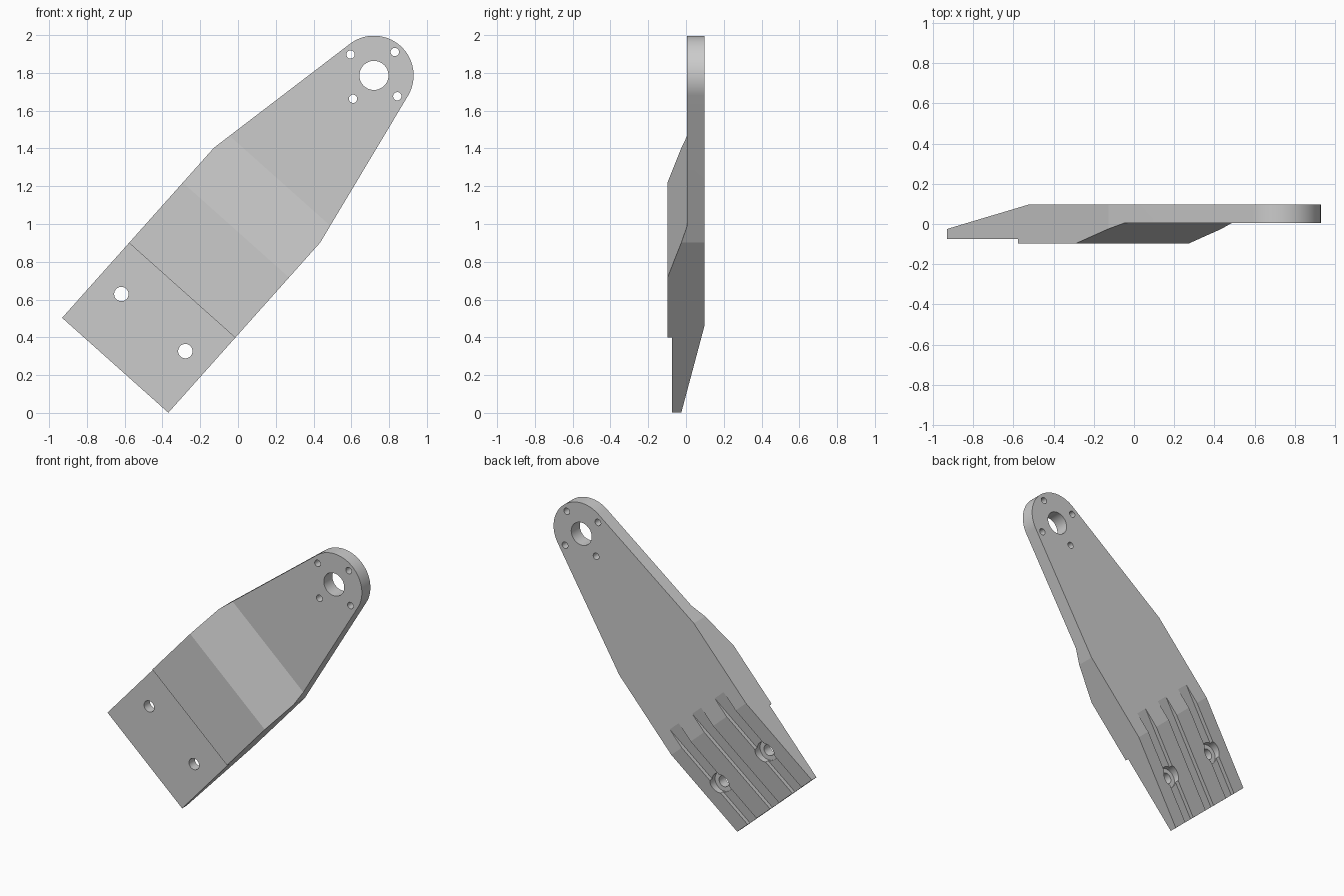
import bpy, bmesh
from math import sin, cos, radians, acos, atan2, hypot, pi
from mathutils import Matrix

if "Cube" in bpy.data.objects:
    bpy.data.objects.remove(bpy.data.objects["Cube"])

# Local frame: s along the arm, y through its thickness, t across its width
ANG = radians(48.25)
FRAME = Matrix(((cos(ANG), 0, -sin(ANG), -0.65),
                (0, 1, 0, 0),
                (sin(ANG), 0, cos(ANG), 0.252),
                (0, 0, 0, 1)))


def prism(name, points, sweep):
    """Extrude a closed loop of (s, y, t) points along the sweep vector."""
    bm = bmesh.new()
    face = bm.faces.new([bm.verts.new(p) for p in points])
    ext = bmesh.ops.extrude_face_region(bm, geom=[face])
    verts = [v for v in ext["geom"] if isinstance(v, bmesh.types.BMVert)]
    bmesh.ops.translate(bm, vec=sweep, verts=verts)
    bmesh.ops.recalc_face_normals(bm, faces=bm.faces)
    bm.transform(FRAME)
    mesh = bpy.data.meshes.new(name)
    bm.to_mesh(mesh)
    bm.free()
    obj = bpy.data.objects.new(name, mesh)
    bpy.context.collection.objects.link(obj)
    return obj


def side_prism(name, profile, t0, t1):
    return prism(name, [(s, y, t0) for s, y in profile], (0, 0, t1 - t0))


def plan_prism(name, outline, y0, y1):
    return prism(name, [(s, y0, t) for s, t in outline], (0, y1 - y0, 0))


def circle(s, t, r, n=64):
    return [(s + r * cos(2 * pi * i / n), t + r * sin(2 * pi * i / n)) for i in range(n)]


def combine(target, cutter, operation):
    cutter.hide_render = True
    mod = target.modifiers.new("cut", 'BOOLEAN')
    mod.operation = operation
    mod.solver = 'EXACT'
    mod.object = cutter
    bpy.context.view_layer.objects.active = target
    bpy.ops.object.modifier_apply(modifier=mod.name)
    bpy.data.objects.remove(cutter, do_unlink=True)


HALF_W, SHOULDER, EYE, EYE_R = 0.377, 1.207, 2.057, 0.21
FRONT, BACK, RAMP_END, RAMP_Y = -0.098, 0.098, 0.617, -0.025
SLOPE = (BACK - RAMP_Y) / RAMP_END

# Side profile: stepped foot, thick middle, ramp to the thin upper arm
arm = side_prism("bracket_arm", [
    (-0.1, -0.075), (0.532, -0.075), (0.532, FRONT), (0.96, FRONT), (1.309, 0.006),
    (2.4, 0.006), (2.4, BACK), (RAMP_END, BACK), (-0.1, RAMP_Y - 0.1 * SLOPE)], -0.5, 0.5)

# Front outline: straight foot tapering to a round eye
ds = SHOULDER - EYE
tangent = atan2(HALF_W, ds) - acos(EYE_R / hypot(ds, HALF_W))
arc = [tangent * (2 * i / 40 - 1) for i in range(41)]
outline = [(0, HALF_W), (0, -HALF_W), (SHOULDER, -HALF_W)]
outline += [(EYE + EYE_R * cos(a), EYE_R * sin(a)) for a in arc]
outline.append((SHOULDER, HALF_W))
combine(arm, plan_prism("outline_cutter", outline, -0.3, 0.3), 'INTERSECT')

# Three grooves in the sloped back of the foot
DEPTH = 0.027
groove = [(-0.1, RAMP_Y - 0.1 * SLOPE - DEPTH), (0.77, RAMP_Y + 0.77 * SLOPE - DEPTH),
          (0.77, 0.3), (-0.1, 0.3)]
for t in (-0.227, 0, 0.227):
    combine(arm, side_prism("groove_cutter", groove, t - 0.045, t + 0.045), 'DIFFERENCE')

# Foot bolt holes with counterbores from the back
for t in (-0.227, 0.227):
    combine(arm, plan_prism("counterbore_cutter", circle(0.303, t, 0.068), -0.012, 0.3), 'DIFFERENCE')
    combine(arm, plan_prism("bolt_cutter", circle(0.303, t, 0.038), -0.3, 0.3), 'DIFFERENCE')

# Pivot hole with four small holes around it
combine(arm, plan_prism("pivot_cutter", circle(EYE, 0, 0.077), -0.3, 0.3), 'DIFFERENCE')
for i in range(4):
    a = i * pi / 2
    hole = circle(EYE + 0.166 * cos(a), 0.166 * sin(a), 0.022)
    combine(arm, plan_prism("small_hole_cutter", hole, -0.3, 0.3), 'DIFFERENCE')

bpy.ops.object.select_all(action='DESELECT')
arm.select_set(True)
bpy.context.view_layer.objects.active = arm
bpy.ops.object.shade_smooth_by_angle(angle=radians(8))
